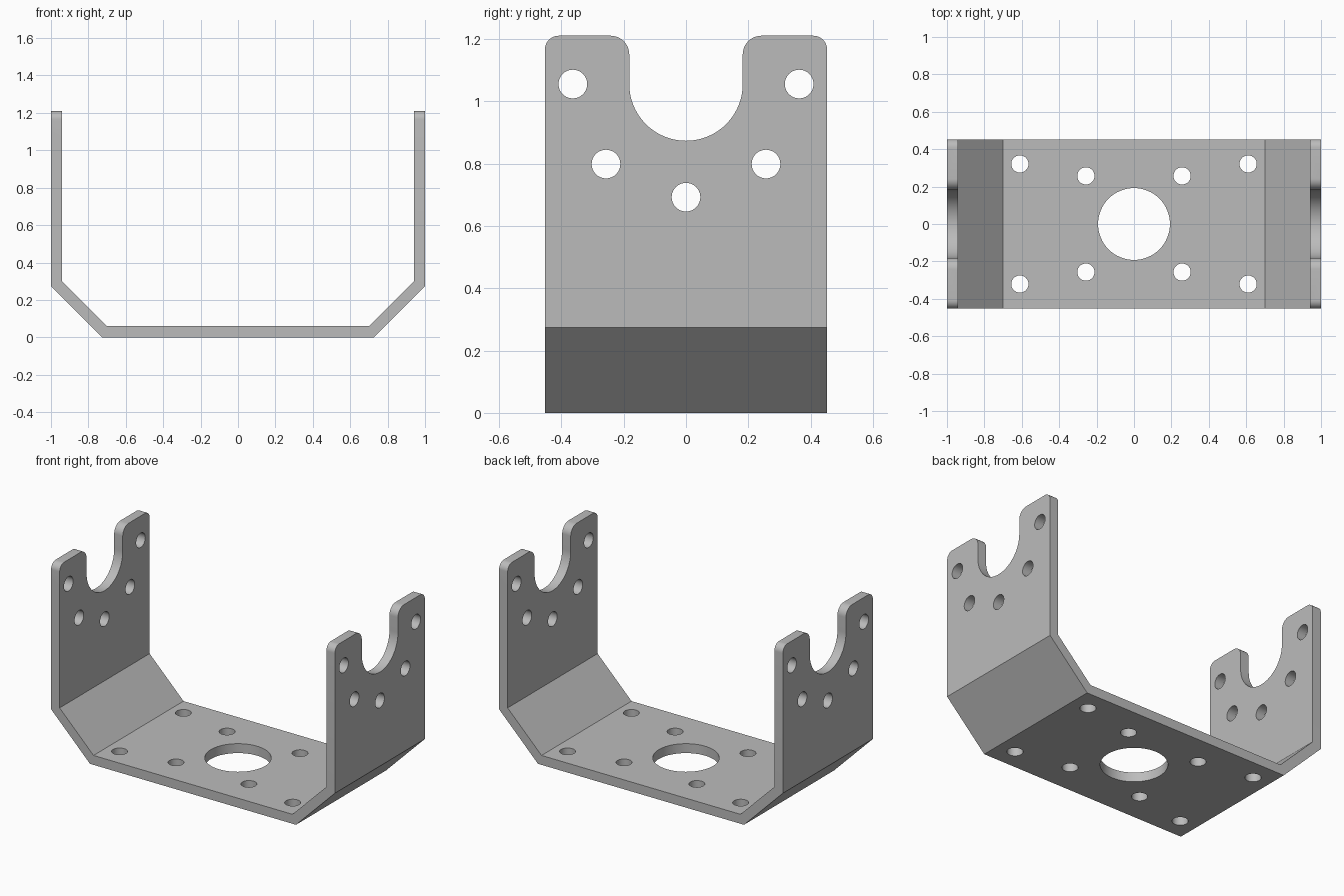
import bpy
import bmesh
from math import pi, sin, cos, tan
from mathutils import Matrix, Vector

if "Cube" in bpy.data.objects:
    bpy.data.objects.remove(bpy.data.objects["Cube"])

THICK = 0.06
HEIGHT = 1.21
DEPTH = 0.453      # half depth
BEND = 0.274       # size of the 45 degree bends
SLOT_R = 0.182
SLOT_Z = 1.055
HOLE_R = 0.046


def arc(cx, cz, r, start, end, steps=10):
    """Points along an arc, angles in units of pi."""
    angles = [pi * (start + (end - start) * i / steps) for i in range(steps + 1)]
    return [(cx + r * cos(a), cz + r * sin(a)) for a in angles]


def extrude(name, points, axis, half):
    """Solid from a closed (horizontal, z) outline, extruded along x or y."""
    def place(u, z, d):
        return (d, u, z) if axis == 'X' else (u, d, z)
    bm = bmesh.new()
    face = bm.faces.new([bm.verts.new(place(u, z, -half)) for u, z in points])
    moved = bmesh.ops.extrude_face_region(bm, geom=[face])["geom"]
    verts = [g for g in moved if isinstance(g, bmesh.types.BMVert)]
    bmesh.ops.translate(bm, verts=verts, vec=place(0, 0, 2 * half))
    bmesh.ops.recalc_face_normals(bm, faces=bm.faces)
    return finish(name, bm)


def finish(name, bm):
    mesh = bpy.data.meshes.new(name)
    bm.to_mesh(mesh)
    bm.free()
    obj = bpy.data.objects.new(name, mesh)
    bpy.context.collection.objects.link(obj)
    return obj


def cut(target, cutter, operation):
    """Apply a boolean and discard the cutter."""
    cutter.hide_render = True
    mod = target.modifiers.new("cut", 'BOOLEAN')
    mod.operation = operation
    mod.solver = 'EXACT'
    mod.object = cutter
    bpy.context.view_layer.objects.active = target
    bpy.ops.object.modifier_apply(modifier=mod.name)
    bpy.data.objects.remove(cutter)


# Bent strip: outer outline, then the inner outline back again
inset = THICK * tan(pi / 8)
half_strip = [(1 - BEND, 0), (1, BEND), (1, HEIGHT),
              (1 - THICK, HEIGHT), (1 - THICK, BEND + inset),
              (1 - BEND - inset, THICK)]
strip = half_strip + [(-x, z) for x, z in reversed(half_strip)]
bracket = extrude("bracket", strip, 'Y', DEPTH)

# Side outline: rounded prongs with a U slot between them
OUT_R, IN_R = 0.045, 0.06
prong = [(DEPTH, -0.1)]
prong += arc(DEPTH - OUT_R, HEIGHT - OUT_R, OUT_R, 0, 0.5)
prong += arc(SLOT_R + IN_R, HEIGHT - IN_R, IN_R, 0.5, 1)
slot = arc(0, SLOT_Z, SLOT_R, 0, -1, 40)
outline = prong + slot + [(-y, z) for y, z in reversed(prong)]
cut(bracket, extrude("side_outline", outline, 'X', 1.1), 'INTERSECT')

# Holes: floor drills run along z, wall drills run along x
drills = bmesh.new()


def drill(center, r, length, along_x=False):
    matrix = Matrix.Translation(Vector(center))
    if along_x:
        matrix = matrix @ Matrix.Rotation(pi / 2, 4, 'Y')
    bmesh.ops.create_cone(drills, cap_ends=True, segments=64 if r > 0.1 else 40,
                          radius1=r, radius2=r, depth=length, matrix=matrix)


drill((0, 0, THICK / 2), 0.192, 0.2)
for sx in (-1, 1):
    for sy in (-1, 1):
        drill((sx * 0.257, sy * 0.257, THICK / 2), HOLE_R, 0.2)
        drill((sx * 0.61, sy * 0.321, THICK / 2), HOLE_R, 0.2)
    for i in range(5):
        a = pi + i * pi / 4
        drill((sx * (1 - THICK / 2), 0.363 * cos(a), SLOT_Z + 0.363 * sin(a)),
              HOLE_R, 0.2, True)
cut(bracket, finish("drills", drills), 'DIFFERENCE')

# Plain grey metal
metal = bpy.data.materials.new("grey_metal")
metal.use_nodes = True
grey = (0.5, 0.5, 0.5, 1)
metal.diffuse_color = grey
metal.node_tree.nodes["Principled BSDF"].inputs["Base Color"].default_value = grey
bracket.data.materials.clear()
bracket.data.materials.append(metal)
for poly in bracket.data.polygons:
    poly.material_index = 0

# Smooth hole walls, sharp plate edges
bpy.ops.object.select_all(action='DESELECT')
bracket.select_set(True)
bpy.context.view_layer.objects.active = bracket
bpy.ops.object.shade_smooth_by_angle(angle=pi / 6)
